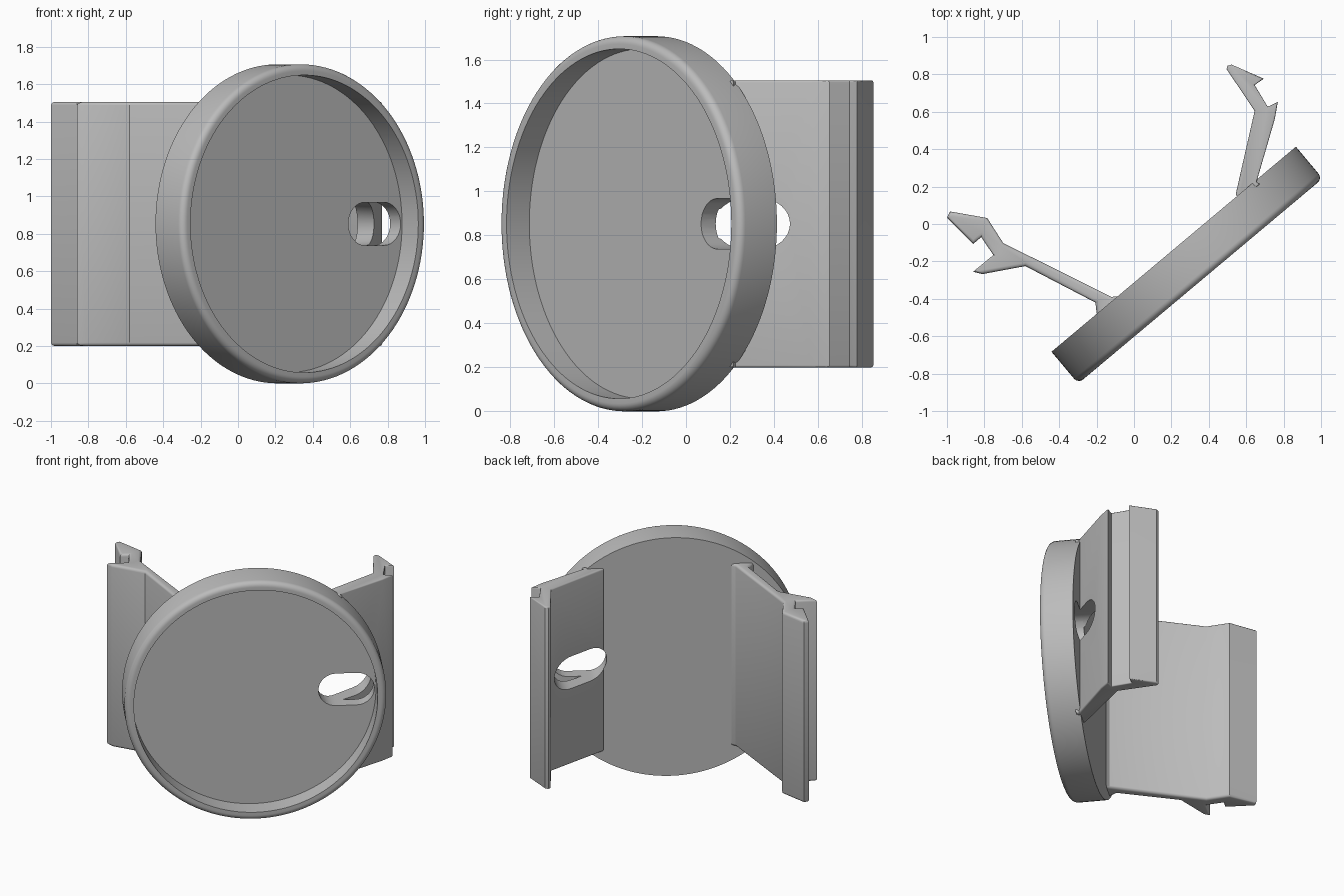
import bpy
import bmesh
from math import radians, sin, cos, pi
from mathutils import Matrix, Vector

cube = bpy.data.objects.get("Cube")
if cube:
    bpy.data.objects.remove(cube, do_unlink=True)

grey = bpy.data.materials.new("plain grey")
grey.use_nodes = True
COLOUR = (0.5, 0.5, 0.5, 1)
grey.diffuse_color = COLOUR
grey.node_tree.nodes["Principled BSDF"].inputs["Base Color"].default_value = COLOUR

# Disc frame: local x runs along the disc, local z points out of its back
TURN = radians(40)
along = Vector((cos(TURN), sin(TURN), 0))
back = Vector((-sin(TURN), cos(TURN), 0))
RADIUS = 0.853
DISC = Matrix((along, back.cross(along), back)).transposed().to_4x4()
DISC.translation = (0.355, -0.305, RADIUS)


def finish(name, bm, matrix=Matrix()):
    bmesh.ops.transform(bm, matrix=matrix, verts=bm.verts)
    bmesh.ops.recalc_face_normals(bm, faces=bm.faces)
    mesh = bpy.data.meshes.new(name)
    bm.to_mesh(mesh)
    bm.free()
    mesh.materials.append(grey)
    obj = bpy.data.objects.new(name, mesh)
    bpy.context.collection.objects.link(obj)
    return obj


def prism(name, outline, low, high, bevel=0, matrix=Matrix()):
    """Extrude an outline along z, rounding the rims of its two ends."""
    bm = bmesh.new()
    base = bm.faces.new([bm.verts.new((x, y, low)) for x, y in outline])
    new = bmesh.ops.extrude_face_region(bm, geom=[base], use_keep_orig=True)["geom"]
    tops = [g for g in new if isinstance(g, bmesh.types.BMVert)]
    bmesh.ops.translate(bm, vec=(0, 0, high - low), verts=tops)
    bmesh.ops.recalc_face_normals(bm, faces=bm.faces)
    if bevel:
        rims = [e for e in bm.edges if abs(e.verts[0].co.z - e.verts[1].co.z) < 1e-5]
        bmesh.ops.bevel(bm, geom=rims, offset=bevel, segments=3, profile=0.5,
                        affect='EDGES', clamp_overlap=True)
    return finish(name, bm, matrix)


def lathe(name, profile, steps, matrix):
    """Turn a (radius, height) profile around local z."""
    bm = bmesh.new()
    verts = [bm.verts.new((r, 0, h)) for r, h in profile]
    edges = [bm.edges.new(pair) for pair in zip(verts, verts[1:])]
    bmesh.ops.spin(bm, geom=verts + edges, cent=(0, 0, 0), axis=(0, 0, 1),
                   angle=2 * pi, steps=steps)
    bmesh.ops.remove_doubles(bm, verts=bm.verts, dist=1e-4)
    return finish(name, bm, matrix)


# Shallow dish with a rounded front rim
THICK, FLOOR, INNER, ROUND = 0.222, 0.135, 0.795, 0.035
rim = [(RADIUS - ROUND + ROUND * sin(a), ROUND - ROUND * cos(a))
       for a in (i * pi / 12 for i in range(7))]
dish = lathe("round_dish", [(0, FLOOR), (INNER, FLOOR), (INNER, 0)] + rim
             + [(RADIUS, THICK), (0, THICK)], 128, DISC)

# Clip arms, drawn as plan outlines; the roots sink into the dish
right_outline = [(0.563, 0.125), (0.544, 0.16), (0.645, 0.605), (0.495, 0.828),
                 (0.500, 0.846), (0.522, 0.852), (0.694, 0.777), (0.645, 0.743),
                 (0.715, 0.627), (0.769, 0.653), (0.753, 0.562), (0.655, 0.225),
                 (0.675, 0.215)]
left_outline = [(-0.18, -0.50), (-0.20, -0.478), (-0.206, -0.42), (-0.581, -0.225),
                (-0.811, -0.268), (-0.86, -0.255), (-0.752, -0.166), (-0.817, -0.07),
                (-0.86, -0.107), (-1.0, 0.035), (-0.983, 0.067), (-0.785, 0.032),
                (-0.699, -0.102), (-0.12, -0.39), (-0.09, -0.386), (-0.07, -0.41)]
LOW, HIGH = 0.2, 1.505
short_arm = prism("short_clip_arm", right_outline, LOW, HIGH, 0.018)
long_arm = prism("long_clip_arm", left_outline, LOW, HIGH, 0.018)

# Round-ended slot through the dish floor and the short arm
SLOT_R, SLOT_A, SLOT_B = 0.115, 0.535, 0.67
slot = [((SLOT_B if i <= 16 else SLOT_A) + SLOT_R * sin(a), SLOT_R * cos(a))
        for i, a in ((i, pi * (i if i <= 16 else i - 1) / 16) for i in range(34))]
cutter = prism("slot_cutter", slot, 0.05, 1.1, 0, DISC)
cutter.hide_render = True

for part in (dish, short_arm):
    cut = part.modifiers.new("slot", 'BOOLEAN')
    cut.operation = 'DIFFERENCE'
    cut.solver = 'EXACT'
    cut.object = cutter
    bpy.context.view_layer.objects.active = part
    bpy.ops.object.modifier_apply(modifier=cut.name)
bpy.data.objects.remove(cutter, do_unlink=True)

# Smooth curves, crisp corners
bpy.ops.object.select_all(action='DESELECT')
for part in (dish, short_arm, long_arm):
    part.select_set(True)
bpy.context.view_layer.objects.active = dish
bpy.ops.object.shade_smooth_by_angle(angle=radians(32))
